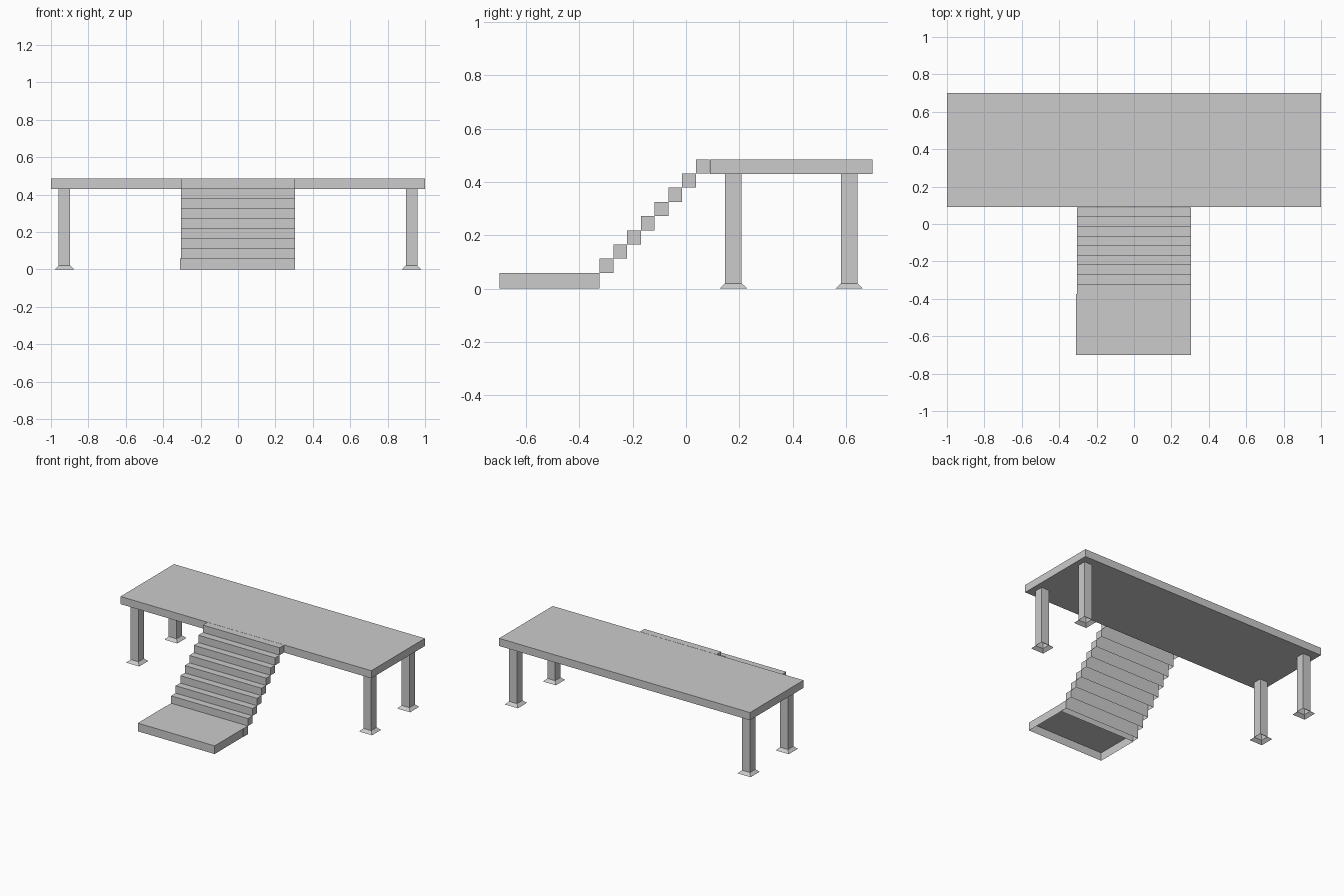
import bpy
import bmesh

if "Cube" in bpy.data.objects:
    bpy.data.objects.remove(bpy.data.objects["Cube"])

grey = bpy.data.materials.new("light_grey")
grey.diffuse_color = (0.6, 0.6, 0.6, 1.0)
grey.use_nodes = True
grey.node_tree.nodes["Principled BSDF"].inputs["Base Color"].default_value = grey.diffuse_color


def block(name, low, high, open_bottom=False, flare=0.0):
    """Box between two corners; flare widens the bottom rim outwards."""
    (x0, y0, z0), (x1, y1, z1) = low, high
    bm = bmesh.new()
    f = flare
    bottom = [bm.verts.new(p) for p in ((x0 - f, y0 - f, z0), (x1 + f, y0 - f, z0),
                                        (x1 + f, y1 + f, z0), (x0 - f, y1 + f, z0))]
    top = [bm.verts.new(p) for p in ((x0, y0, z1), (x1, y0, z1),
                                     (x1, y1, z1), (x0, y1, z1))]
    for i in range(4):
        j = (i + 1) % 4
        bm.faces.new((bottom[i], bottom[j], top[j], top[i]))
    if not flare:
        bm.faces.new(top)
    if not open_bottom:
        bm.faces.new(bottom[::-1])
    mesh = bpy.data.meshes.new(name)
    bm.to_mesh(mesh)
    bm.free()
    mesh.materials.append(grey)
    obj = bpy.data.objects.new(name, mesh)
    bpy.context.collection.objects.link(obj)
    return obj


# Raised deck
DECK_BOTTOM, DECK_TOP = 0.43, 0.485
block("deck", (-1, 0.09, DECK_BOTTOM), (1, 0.70, DECK_TOP))

# Landing slab at the foot of the stairs, hollow underneath
block("landing", (-0.309, -0.70, 0), (0.304, -0.375, 0.059), open_bottom=True)

# Nine hollow steps climbing to the deck
STEPS, RUN, RISE, FIRST_TOP = 9, 0.0515, 0.05325, 0.059
for i in range(STEPS):
    y = -0.375 + i * RUN
    top = FIRST_TOP + i * RISE
    base = 0 if i == 0 else top - RISE
    block(f"step_{i + 1}", (-0.306, y, base), (0.306, y + RUN, top), open_bottom=True)

# Square legs with flared feet, both hollow from below
HALF, FOOT = 0.031, 0.02
for side, x in (("left", -0.928), ("right", 0.928)):
    for end, y in (("front", 0.178), ("back", 0.612)):
        block(f"{end}_{side}_leg", (x - HALF, y - HALF, FOOT),
              (x + HALF, y + HALF, DECK_BOTTOM), open_bottom=True)
        block(f"{end}_{side}_foot", (x - HALF, y - HALF, 0),
              (x + HALF, y + HALF, FOOT), open_bottom=True, flare=0.021)
